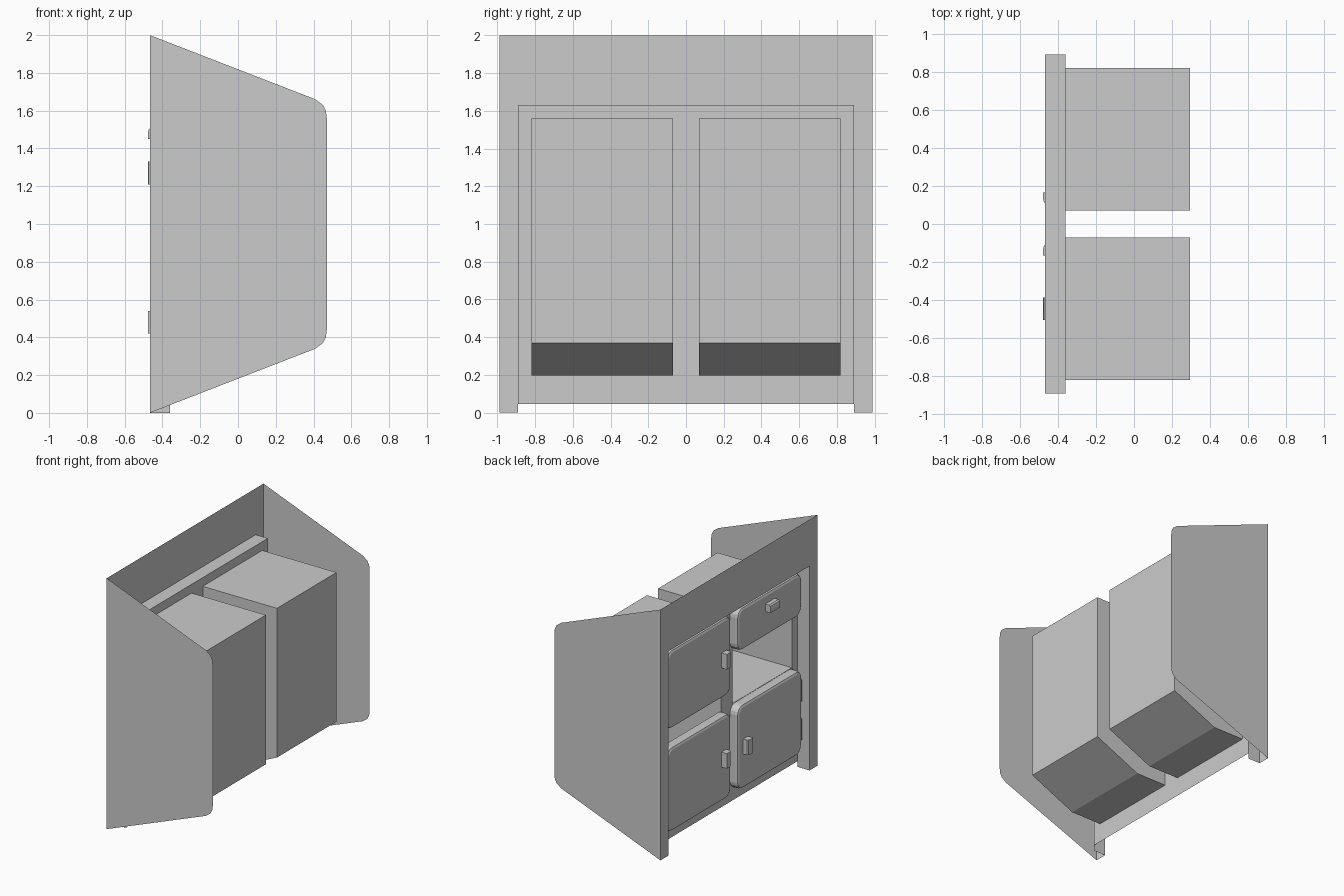
import bpy, bmesh, math
from mathutils import Vector

if "Cube" in bpy.data.objects:
    bpy.data.objects.remove(bpy.data.objects["Cube"])

X0, X1 = -0.467, -0.36      # face frame plane, recessed panel plane
DOOR_X = -0.43              # front plane of the doors


def add_mesh(name, verts, faces, fix=True):
    me = bpy.data.meshes.new(name)
    me.from_pydata([tuple(v) for v in verts], [], faces)
    if fix:
        bm = bmesh.new()
        bm.from_mesh(me)
        bmesh.ops.remove_doubles(bm, verts=bm.verts, dist=1e-5)
        bmesh.ops.recalc_face_normals(bm, faces=bm.faces)
        bm.to_mesh(me)
        bm.free()
    ob = bpy.data.objects.new(name, me)
    bpy.context.collection.objects.link(ob)
    return ob


def mirror_y(ob):
    m = ob.modifiers.new("mirror", 'MIRROR')
    m.use_axis = (False, True, False)


def quads(name, rects):
    verts, faces = [], []
    for r in rects:
        n = len(verts)
        verts += r
        faces.append((n, n + 1, n + 2, n + 3))
    return add_mesh(name, verts, faces)


def yz(x, y0, y1, z0, z1):
    return [(x, y0, z0), (x, y0, z1), (x, y1, z1), (x, y1, z0)]


def loft(name, rings, cap_first=True, cap_last=True):
    n = len(rings[0])
    verts = [v for r in rings for v in r]
    faces = [(k * n + i, k * n + (i + 1) % n, (k + 1) * n + (i + 1) % n, (k + 1) * n + i)
             for k in range(len(rings) - 1) for i in range(n)]
    if cap_first:
        faces.append(tuple(range(n)))
    if cap_last:
        faces.append(tuple(range((len(rings) - 1) * n, len(rings) * n)))
    return add_mesh(name, verts, faces)


# side panel sheets with clipped corners
half = [(X0, 0), (0.41, 0.34), (0.45, 0.37), (0.465, 0.40), (0.47, 0.44)]
prof = half + [(x, 2 - z) for x, z in reversed(half)]
side = add_mesh("side_panel", [(x, 0.988, z) for x, z in reversed(prof)],
                [tuple(range(len(prof)))], fix=False)
mirror_y(side)

# face frame: top board, posts and the returns into the recess
quads("face_frame", [
    yz(X0, -0.988, -0.89, 1.63, 2), yz(X0, -0.89, 0.89, 1.63, 2), yz(X0, 0.89, 0.988, 1.63, 2),
    yz(X0, -0.988, -0.89, 0, 1.63), yz(X0, 0.89, 0.988, 0, 1.63),
    [(X0, -0.89, 1.63), (X1, -0.89, 1.63), (X1, 0.89, 1.63), (X0, 0.89, 1.63)],
    [(X0, -0.89, 0), (X1, -0.89, 0), (X1, -0.89, 1.63), (X0, -0.89, 1.63)],
    [(X0, 0.89, 0), (X1, 0.89, 0), (X1, 0.89, 1.63), (X0, 0.89, 1.63)]])

# recessed panel around the two compartments
A, B, LO, HI = 0.07, 0.82, 0.197, 1.56
quads("recess_panel", [
    yz(X1, -0.89, 0.89, HI, 1.63), yz(X1, -0.89, 0.89, 0.045, LO),
    yz(X1, -0.89, -B, LO, HI), yz(X1, B, 0.89, LO, HI), yz(X1, -A, A, LO, HI)])

# compartments, open towards the doors
cp = [(X1, HI), (0.295, HI), (0.295, 0.37), (-0.09, LO), (X1, LO)]
n = len(cp)
verts = [(x, y, z) for y in (A, B) for x, z in cp]
faces = [(i, i + 1, n + i + 1, n + i) for i in range(n - 1)]
faces += [tuple(range(n)), tuple(range(n, 2 * n))]
mirror_y(add_mesh("compartment", verts, faces))

# shelf in the open niche
add_mesh("shelf", [(X1, -B, 0.817), (0.295, -B, 0.817), (0.295, -A, 0.817), (X1, -A, 0.817)],
         [(0, 1, 2, 3)], fix=False)


def rounded(x, y0, y1, z0, z1, r, seg=4):
    pts = []
    corners = [(y1 - r, z1 - r, 0), (y0 + r, z1 - r, 90), (y0 + r, z0 + r, 180), (y1 - r, z0 + r, 270)]
    for cy, cz, a in corners:
        for i in range(seg + 1):
            t = math.radians(a + 90 * i / seg)
            pts.append((x, cy + r * math.cos(t), cz + r * math.sin(t)))
    return pts


def door(name, s, z0, z1):
    y0, y1 = sorted((s * 0.04, s * 0.85))
    rings = [rounded(x, y0 + d, y1 - d, z0 + d, z1 - d, 0.065 - d)
             for x, d in ((X1, 0), (DOOR_X + 0.025, 0), (DOOR_X + 0.007, 0.007), (DOOR_X, 0.022))]
    loft(name, rings)


# pull: a bar with one rounded long edge; u runs across, v along
PULL = [(DOOR_X, 0), (-0.477, 0), (-0.477, 0.035), (-0.473, 0.051), (-0.462, 0.06), (DOOR_X, 0.06)]


def pull_vertical(name, s, z):
    loft(name, [[(x, s * (0.166 - u), z + d) for x, u in PULL] for d in (-0.06, 0.06)])


def hinge(name, s, z):
    rings = [[(-0.405 + 0.016 * math.cos(i * math.pi / 4), s * 0.855 + 0.016 * math.sin(i * math.pi / 4), z + d)
              for i in range(8)] for d in (-0.085, 0.085)]
    loft(name, rings)


# three doors with pulls and hinges
for name, s, z0, z1, zp in (("lower_left_door", 1, 0.145, 0.815, 0.48),
                            ("upper_left_door", 1, 0.965, 1.59, 1.27),
                            ("lower_right_door", -1, 0.145, 0.815, 0.48)):
    door(name, s, z0, z1)
    pull_vertical(name + "_pull", s, zp)
    for d in (-0.155, 0.155):
        hinge(name + "_hinge", s, (z0 + z1) / 2 + d)

# drawer with horizontal pull
door("drawer", -1, 1.25, 1.59)
loft("drawer_pull", [[(x, y, 1.45 + u) for x, u in PULL] for y in (-0.505, -0.385)])
